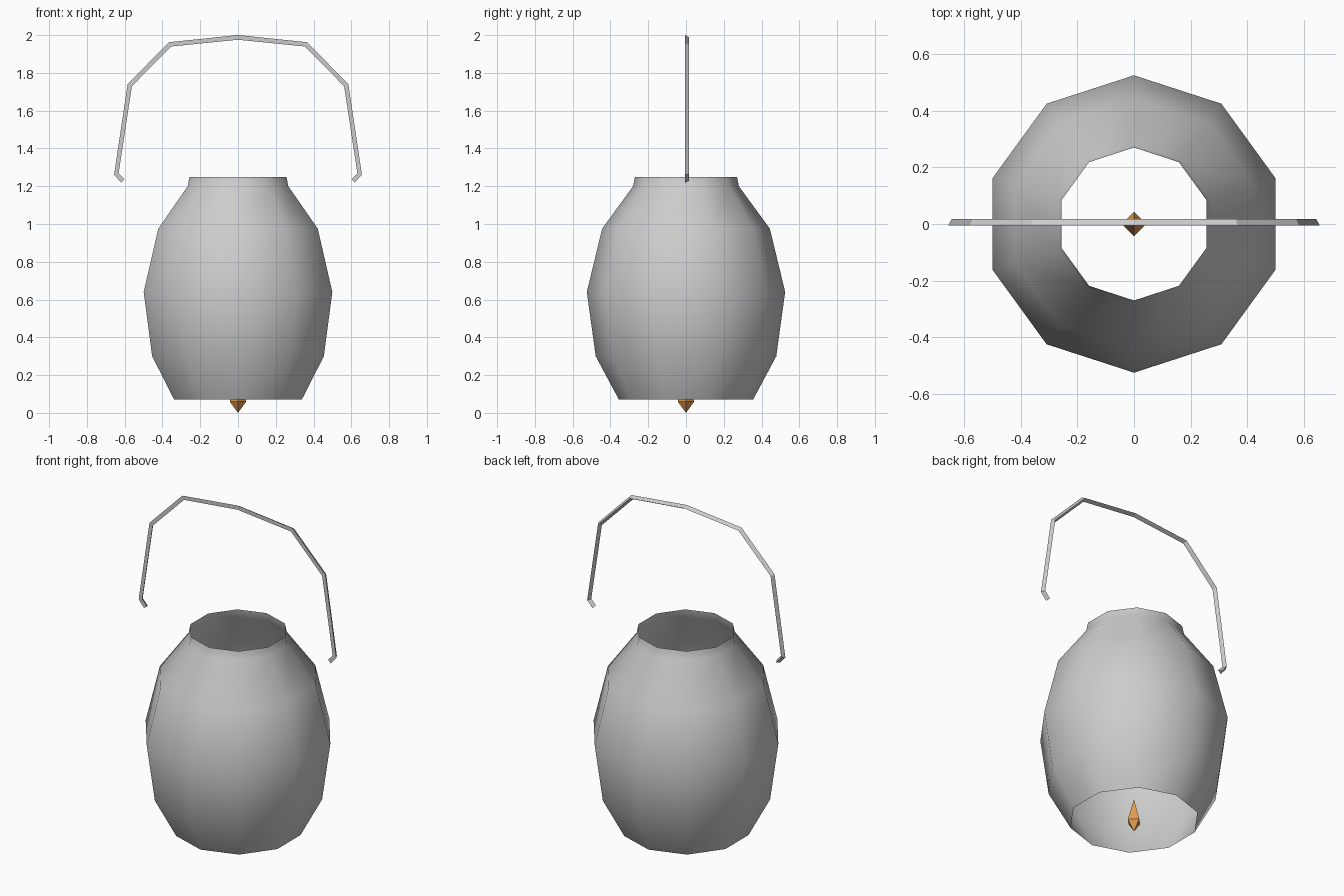
import bpy, bmesh, math
from mathutils import Vector

cube = bpy.data.objects.get("Cube")
if cube:
    bpy.data.objects.remove(cube, do_unlink=True)


def material(name, rgb):
    mat = bpy.data.materials.new(name)
    mat.use_nodes = True
    mat.diffuse_color = (*rgb, 1)
    mat.node_tree.nodes["Principled BSDF"].inputs["Base Color"].default_value = (*rgb, 1)
    return mat


def finish(name, bm, mat, smooth):
    mesh = bpy.data.meshes.new(name)
    for f in bm.faces:
        f.smooth = smooth
    bm.to_mesh(mesh)
    bm.free()
    mesh.materials.append(mat)
    obj = bpy.data.objects.new(name, mesh)
    bpy.context.collection.objects.link(obj)
    return obj


def bridge(bm, a, b):
    # Quads between two closed loops of equal length
    n = len(a)
    for i in range(n):
        j = (i + 1) % n
        bm.faces.new((a[i], a[j], b[j], b[i]))


def ring(bm, radius, z, sides):
    # One corner always points along +y
    angles = [math.pi / 2 + math.tau * i / sides for i in range(sides)]
    return [bm.verts.new((radius * math.cos(a), radius * math.sin(a), z)) for a in angles]


grey = material("paper grey", (0.6, 0.61, 0.6))
steel = material("wire grey", (0.6, 0.6, 0.6))
amber = material("flame amber", (0.75, 0.33, 0.08))

# Shade: ten-sided open shell
bm = bmesh.new()
profile = [(0.355, 0.07), (0.478, 0.30), (0.525, 0.64),
           (0.444, 0.975), (0.28, 1.20), (0.27, 1.25)]
rings = [ring(bm, r, z, 10) for r, z in profile]
for lower, upper in zip(rings, rings[1:]):
    bridge(bm, lower, upper)
finish("lantern_shade", bm, grey, True)

# Flame: slim four-sided diamond
bm = bmesh.new()
middle = ring(bm, 0.044, 0.06, 4)
bottom, top = bm.verts.new((0, 0, 0)), bm.verts.new((0, 0, 0.2))
for i in range(4):
    a, b = middle[i], middle[(i + 1) % 4]
    bm.faces.new((a, b, top))
    bm.faces.new((b, a, bottom))
finish("flame", bm, amber, False)

# Handle: triangular bar swept along a mirrored arch with hooked ends
half = [(0.61, 1.228), (0.644, 1.265), (0.573, 1.735), (0.36, 1.951)]
path = [Vector((-x, 0, z)) for x, z in half] + [Vector((0, 0, 1.988))]
path += [Vector((x, 0, z)) for x, z in reversed(half)]
bm = bmesh.new()
loops = []
for i, p in enumerate(path):
    before, after = path[max(i - 1, 0)], path[min(i + 1, len(path) - 1)]
    tangent = ((p - before).normalized() + (after - p).normalized()).normalized()
    out = Vector((-tangent.z, 0, tangent.x)) * 0.0125
    loops.append([bm.verts.new(p + out + Vector((0, -0.005, 0))),
                  bm.verts.new(p + Vector((0, 0.017, 0))),
                  bm.verts.new(p - out + Vector((0, -0.005, 0)))])
for a, b in zip(loops, loops[1:]):
    bridge(bm, a, b)
bm.faces.new(loops[0])
bm.faces.new(loops[-1])
bmesh.ops.recalc_face_normals(bm, faces=bm.faces[:])
finish("carrying_handle", bm, steel, False)
